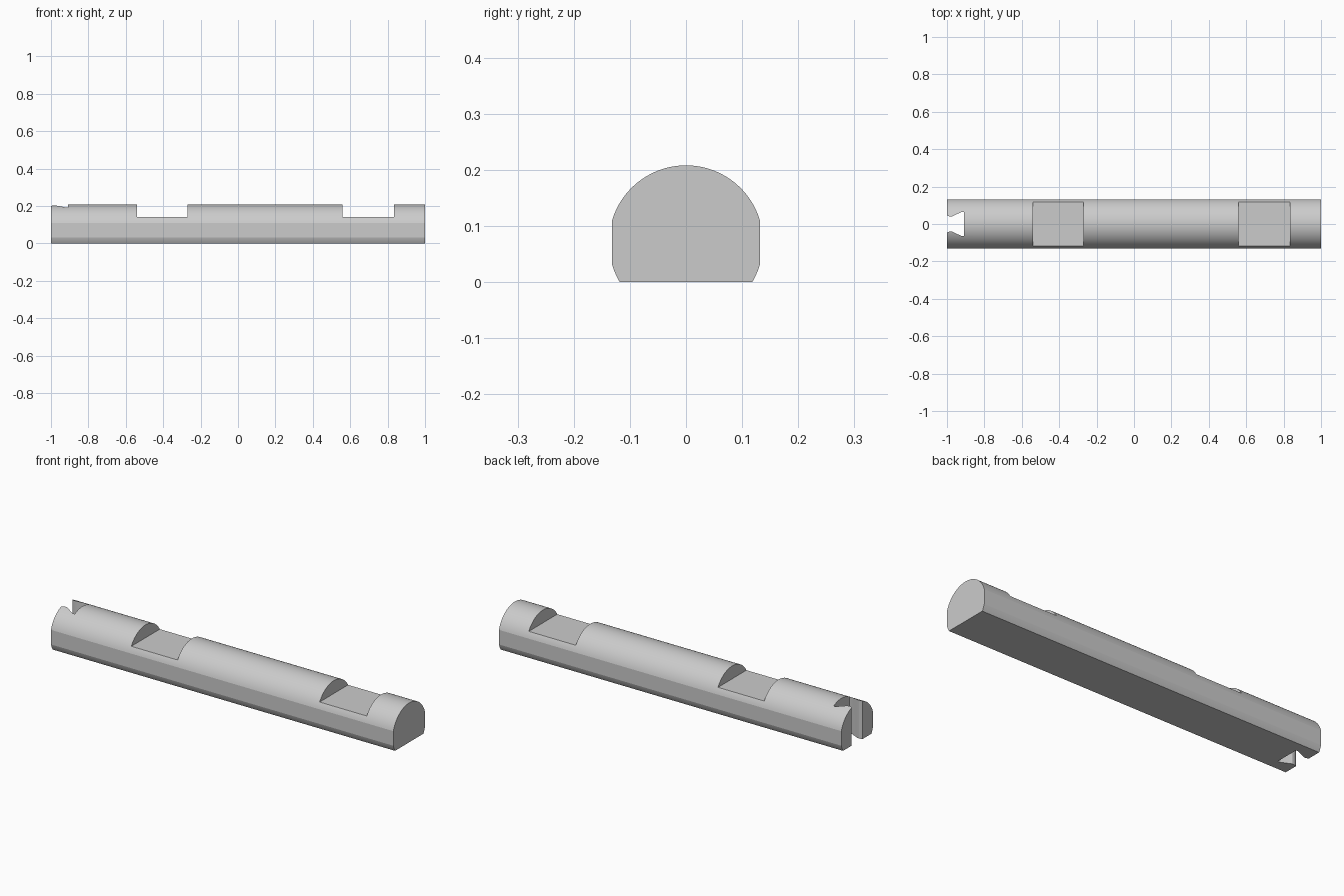
import bpy, bmesh, math
from mathutils import Vector

cube = bpy.data.objects.get("Cube")
if cube:
    bpy.data.objects.remove(cube, do_unlink=True)

grey = bpy.data.materials.new("plain grey")
grey.use_nodes = True
colour = (0.6, 0.6, 0.6, 1)
grey.diffuse_color = colour
grey.node_tree.nodes["Principled BSDF"].inputs["Base Color"].default_value = colour


def prism(name, outline, direction):
    """Extrude a closed outline of 3D points along a direction."""
    bm = bmesh.new()
    face = bm.faces.new([bm.verts.new(p) for p in outline])
    new = bmesh.ops.extrude_face_region(bm, geom=[face])["geom"]
    verts = [v for v in new if isinstance(v, bmesh.types.BMVert)]
    bmesh.ops.translate(bm, verts=verts, vec=Vector(direction))
    bmesh.ops.recalc_face_normals(bm, faces=bm.faces)
    mesh = bpy.data.meshes.new(name)
    bm.to_mesh(mesh)
    bm.free()
    mesh.materials.append(grey)
    obj = bpy.data.objects.new(name, mesh)
    bpy.context.collection.objects.link(obj)
    return obj


def cut(target, cutter):
    """Subtract the cutter and remove it."""
    bpy.context.view_layer.objects.active = target
    mod = target.modifiers.new("cut", "BOOLEAN")
    mod.operation = "DIFFERENCE"
    mod.solver = "EXACT"
    mod.object = cutter
    bpy.ops.object.modifier_apply(modifier=mod.name)
    bpy.data.objects.remove(cutter, do_unlink=True)


# Round bar section with flattened sides and a flat base
radius, centre, side = 0.1375, 0.0705, 0.132


def arc(start, end, steps):
    return [(radius * math.cos(start + (end - start) * i / steps),
             centre + radius * math.sin(start + (end - start) * i / steps))
            for i in range(steps + 1)]


bend = math.acos(side / radius)
low = math.asin(centre / radius)
section = arc(bend, math.pi - bend, 48) + arc(math.pi + bend, math.pi + low, 5)
section += arc(-low, -bend, 5)
bar = prism("notched_bar", [(-1, y, z) for y, z in section], (2, 0, 0))

# Two flat seats cut across the top
for x0, x1 in ((-0.54, -0.27), (0.56, 0.835)):
    seat = [(x0, -0.3, 0.14), (x1, -0.3, 0.14), (x1, -0.3, 0.4), (x0, -0.3, 0.4)]
    cut(bar, prism("seat_cutter", seat, (0, 0.6, 0)))

# Flared slot with rounded lips through the right end
half = [(-1.05, 0.046), (-1.0, 0.046), (-0.992, 0.042), (-0.982, 0.04),
        (-0.972, 0.041), (-0.925, 0.063), (-0.918, 0.065), (-0.908, 0.065)]
slot = half + [(x, -y) for x, y in reversed(half)]
cut(bar, prism("slot_cutter", [(x, y, -0.1) for x, y in slot], (0, 0, 0.5)))

# Smooth the curved faces and keep the machined edges crisp
bpy.ops.object.select_all(action="DESELECT")
bar.select_set(True)
bpy.context.view_layer.objects.active = bar
bpy.ops.object.shade_smooth_by_angle(angle=math.radians(14))
